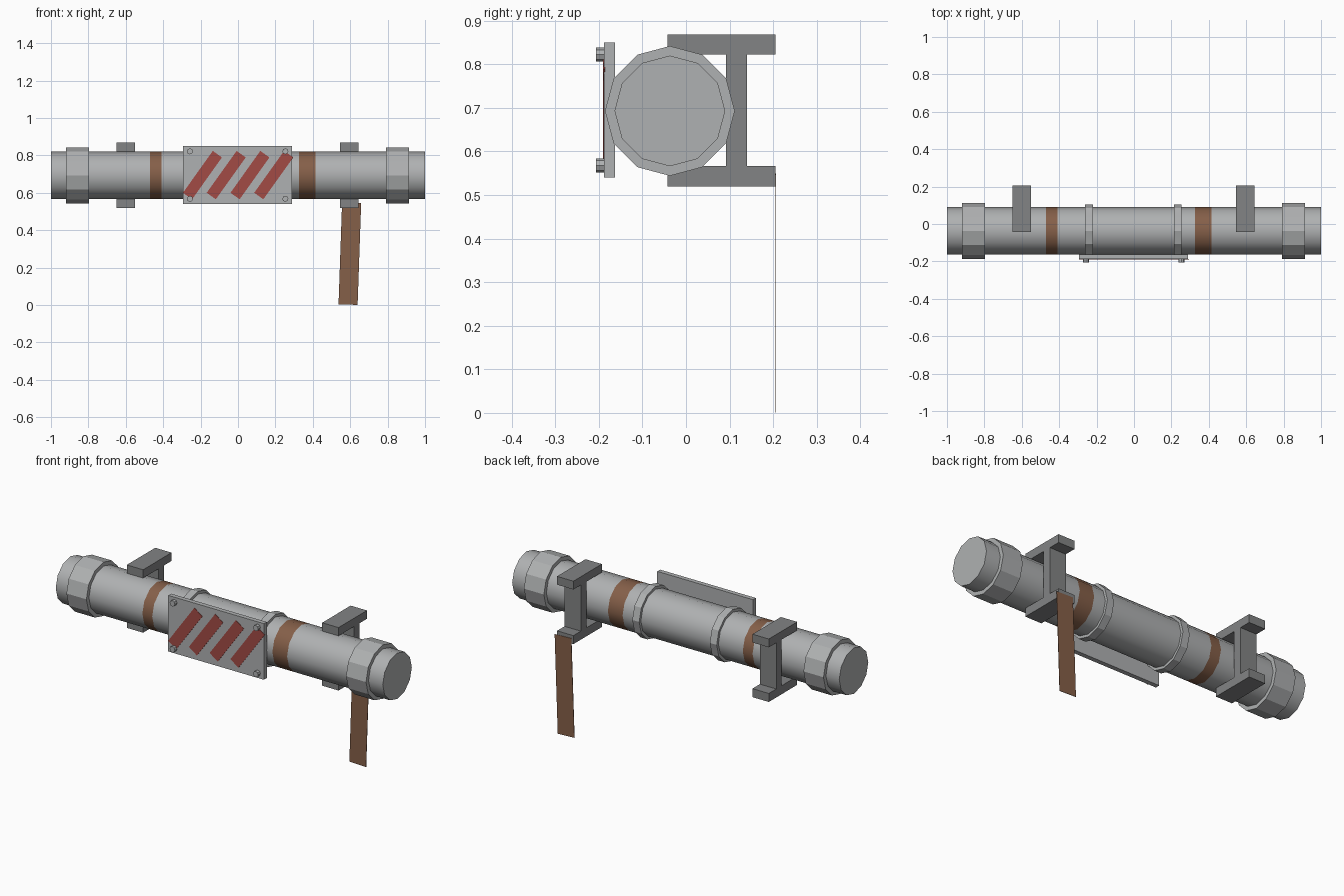
import bpy, bmesh
from math import radians, pi, sin, cos
from mathutils import Matrix, Vector

cube = bpy.data.objects.get("Cube")
if cube:
    bpy.data.objects.remove(cube, do_unlink=True)


def material(name, rgb):
    m = bpy.data.materials.new(name)
    m.use_nodes = True
    m.diffuse_color = (*rgb, 1)
    m.node_tree.nodes["Principled BSDF"].inputs["Base Color"].default_value = (*rgb, 1)
    return m


STEEL = material("light steel", (0.43, 0.44, 0.445))
IRON = material("dark iron", (0.225, 0.23, 0.232))
BROWN = material("brown cloth", (0.235, 0.115, 0.066))
RED = material("faded red", (0.36, 0.07, 0.06))

AXIS_Y, AXIS_Z = -0.037, 0.693


def finish(name, bm, *mats):
    bmesh.ops.recalc_face_normals(bm, faces=bm.faces)
    mesh = bpy.data.meshes.new(name)
    bm.to_mesh(mesh)
    bm.free()
    for m in mats:
        mesh.materials.append(m)
    ob = bpy.data.objects.new(name, mesh)
    bpy.context.collection.objects.link(ob)
    return ob


def add_box(bm, lo, hi):
    lo, hi = Vector(lo), Vector(hi)
    bmesh.ops.create_cube(bm, size=1, matrix=Matrix.Translation((lo + hi) / 2)
                          @ Matrix.Diagonal((*(hi - lo), 1)))


def tilted_plate(name, centre, size, tilt, mat):
    bm = bmesh.new()
    bmesh.ops.create_cube(bm, size=1, matrix=Matrix.Translation(centre)
                          @ Matrix.Rotation(tilt, 4, "Y") @ Matrix.Diagonal((*size, 1)))
    return finish(name, bm, mat)


def tube(name, stations, radius, *mats, sides=12):
    """Capped prism along x, cut at each station."""
    bm = bmesh.new()
    rings = [[bm.verts.new((x, AXIS_Y + radius * cos(2 * pi * i / sides),
                            AXIS_Z + radius * sin(2 * pi * i / sides)))
              for i in range(sides)] for x in stations]
    for a, b in zip(rings, rings[1:]):
        for i in range(sides):
            j = (i + 1) % sides
            bm.faces.new((a[i], a[j], b[j], b[i]))
    bm.faces.new(rings[0])
    bm.faces.new(rings[-1])
    return finish(name, bm, *mats)


# Main pipe with two cloth wraps
wraps = ((-0.47, -0.41), (0.325, 0.415))
pipe = tube("pipe", [-1, *wraps[0], *wraps[1], 1], 0.127, STEEL, BROWN)
for face in pipe.data.polygons:
    if any(a < face.center.x < b for a, b in wraps) and abs(face.normal.x) < 0.5:
        face.material_index = 1
bpy.ops.object.select_all(action="DESELECT")
pipe.select_set(True)
bpy.context.view_layer.objects.active = pipe
bpy.ops.object.shade_smooth_by_angle(angle=radians(40))

# End collars and the clamp rings that hold the sign
for side, x in (("right", -0.858), ("left", 0.852)):
    tube(side + "_collar", (x - 0.061, x + 0.061), 0.149, STEEL)
for side, x in (("right", -0.24), ("left", 0.234)):
    tube(side + "_clamp_ring", (x - 0.021, x + 0.021), 0.142, STEEL)

# Sign plate with corner bolts
bm = bmesh.new()
add_box(bm, (-0.295, -0.188, 0.54), (0.29, -0.163, 0.85))
finish("sign_plate", bm, STEEL)
bm = bmesh.new()
for x in (-0.257, 0.253):
    for z in (0.568, 0.822):
        bmesh.ops.create_cone(bm, cap_ends=True, segments=8, radius1=0.016, radius2=0.016,
                              depth=0.024, matrix=Matrix.Translation((x, -0.195, z))
                              @ Matrix.Rotation(pi / 2, 4, "X"))
finish("sign_bolts", bm, STEEL)

# Slanted warning stripes
for i in range(4):
    tilted_plate(f"warning_stripe_{i + 1}", (-0.19 + 0.127 * i, -0.188, 0.695),
                 (0.275, 0.004, 0.06), radians(-54.5), RED)

# Wall brackets: a web with a flange above and below the pipe
for side, x in (("right", -0.6), ("left", 0.595)):
    bm = bmesh.new()
    x0, x1 = x - 0.05, x + 0.05
    add_box(bm, (x0, 0.092, 0.567), (x1, 0.14, 0.822))
    add_box(bm, (x0, -0.043, 0.822), (x1, 0.205, 0.868))
    add_box(bm, (x0, -0.043, 0.52), (x1, 0.205, 0.567))
    finish(side + "_wall_bracket", bm, IRON)

# Cloth strip hanging from the left bracket
tilted_plate("hanging_strip", (0.598, 0.206, 0.275), (0.102, 0.002, 0.545), radians(2), BROWN)
